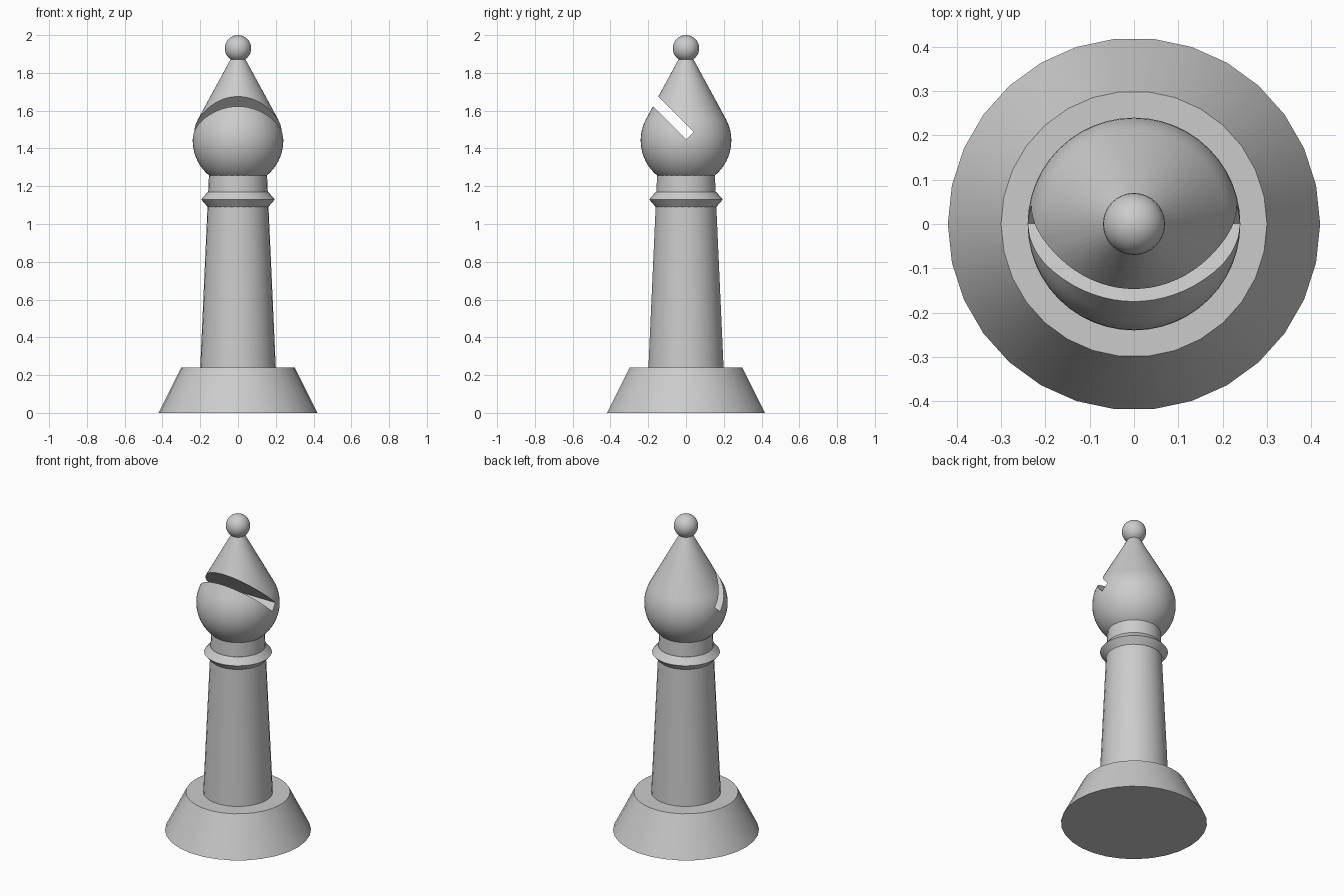
import bpy, bmesh, math
from mathutils import Matrix, Vector

cube = bpy.data.objects.get("Cube")
if cube:
    bpy.data.objects.remove(cube, do_unlink=True)

grey = bpy.data.materials.new("warmless_grey")
grey.use_nodes = True
colour = (0.6, 0.6, 0.6, 1)
grey.diffuse_color = colour
grey.node_tree.nodes["Principled BSDF"].inputs["Base Color"].default_value = colour


def make_object(name, bm):
    bmesh.ops.recalc_face_normals(bm, faces=bm.faces)
    mesh = bpy.data.meshes.new(name)
    bm.to_mesh(mesh)
    bm.free()
    mesh.materials.append(grey)
    obj = bpy.data.objects.new(name, mesh)
    bpy.context.collection.objects.link(obj)
    return obj


def smooth(obj):
    bpy.ops.object.select_all(action="DESELECT")
    obj.select_set(True)
    bpy.context.view_layer.objects.active = obj
    bpy.ops.object.shade_smooth_by_angle(angle=math.radians(30))


def turned(name, profile, sides):
    """Closed solid turned around z from (radius, height) points."""
    bm = bmesh.new()
    rings = []
    for r, z in profile:
        rings.append([bm.verts.new((r * math.cos(a), r * math.sin(a), z))
                      for a in (math.tau * i / sides for i in range(sides))])
    for low, high in zip(rings, rings[1:]):
        for i in range(sides):
            j = (i + 1) % sides
            bm.faces.new((low[i], low[j], high[j], high[i]))
    bm.faces.new(rings[0][::-1])
    bm.faces.new(rings[-1])
    return make_object(name, bm)


# Foot, tapered column and collar
smooth(turned("base", [(0.42, 0), (0.30, 0.24)], 30))
smooth(turned("column", [(0.20, 0.24), (0.152, 1.30)], 30))
smooth(turned("collar", [(0.15, 1.09), (0.16, 1.09), (0.195, 1.13),
                         (0.16, 1.17), (0.15, 1.17)], 48))

# Head: a sphere running tangentially into a cone
radius, centre = 0.24, 1.442
start, end, steps = math.radians(-60), math.radians(28.5), 16
profile = []
for k in range(steps + 1):
    a = start + (end - start) * k / steps
    profile.append((radius * math.cos(a), centre + radius * math.sin(a)))
profile.append((0.035, 1.88))
head = turned("head", profile, 48)

# Slanted slot cut into the front of the head
slot_bottom = Vector((0, 0.021, 1.467))
length, width = 0.6, 0.0565
bm = bmesh.new()
bmesh.ops.create_cube(bm, size=1)
bmesh.ops.scale(bm, vec=(0.8, width, length), verts=bm.verts)
bmesh.ops.translate(bm, vec=(0, 0, length / 2), verts=bm.verts)
bmesh.ops.transform(bm, matrix=Matrix.Translation(slot_bottom)
                    @ Matrix.Rotation(math.radians(45), 4, "X"), verts=bm.verts)
cutter = make_object("slot_cutter", bm)
cutter.hide_render = True

cut = head.modifiers.new("slot", "BOOLEAN")
cut.operation = "DIFFERENCE"
cut.solver = "EXACT"
cut.object = cutter
bpy.ops.object.select_all(action="DESELECT")
head.select_set(True)
bpy.context.view_layer.objects.active = head
bpy.ops.object.modifier_apply(modifier=cut.name)
bpy.data.objects.remove(cutter, do_unlink=True)
smooth(head)

# Finial ball
bm = bmesh.new()
bmesh.ops.create_uvsphere(bm, u_segments=32, v_segments=16, radius=0.07)
bmesh.ops.translate(bm, vec=(0, 0, 1.93), verts=bm.verts)
smooth(make_object("finial", bm))
